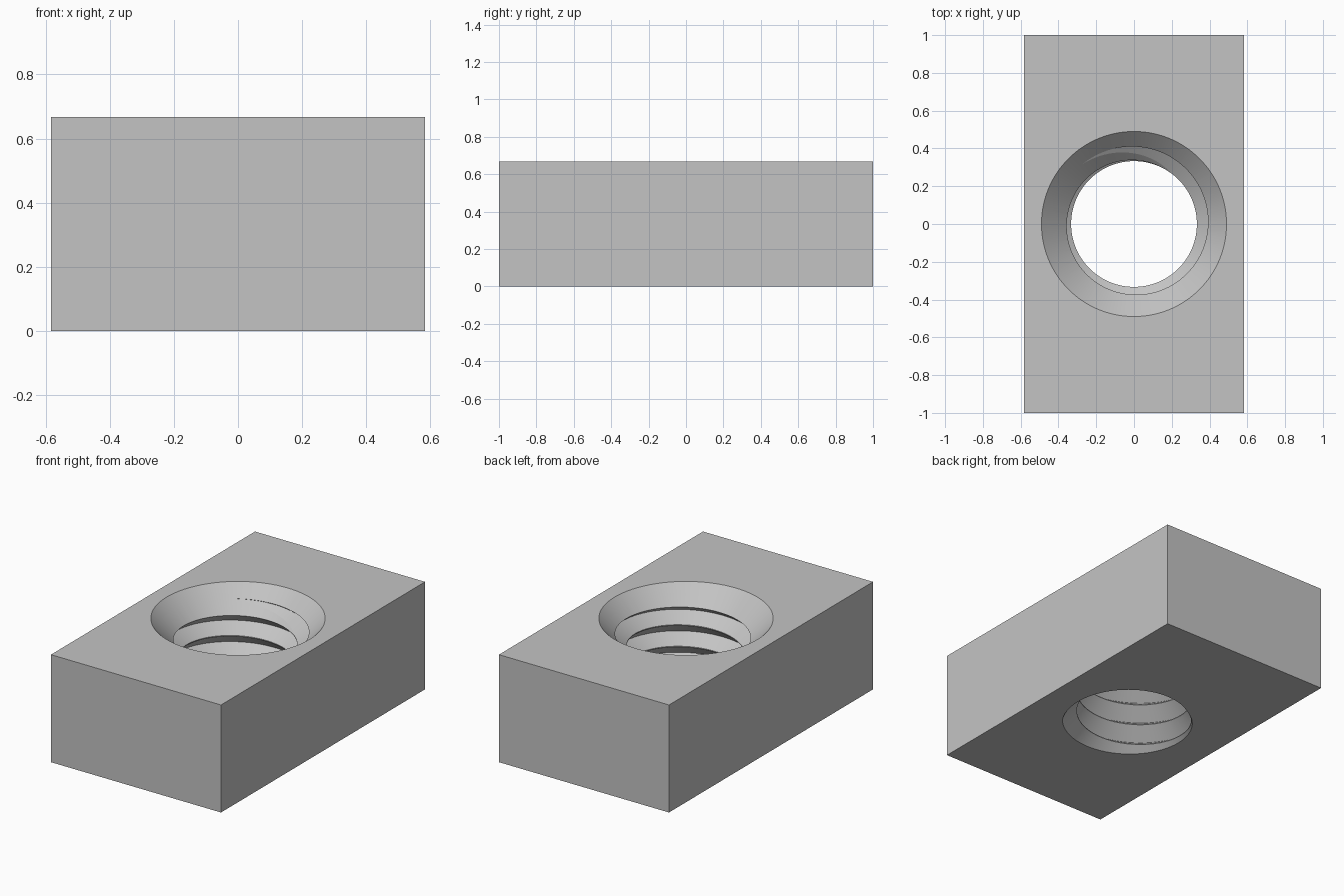
import bpy
import bmesh
import math
from mathutils import Matrix

cube = bpy.data.objects.get("Cube")
if cube:
    bpy.data.objects.remove(cube, do_unlink=True)

WIDTH, DEPTH, HEIGHT = 1.167, 2.0, 0.667
SEGMENTS = 128
MAJOR, MINOR, PITCH = 0.418, 0.333, 0.1333
CEILING, FLOOR = 0.073, 0.056      # heights of the two thread flanks
RIM = 0.49                         # chamfer radius at the faces
TURNS = 8

grey = bpy.data.materials.new("plain grey")
grey.use_nodes = True
colour = (0.55, 0.55, 0.55, 1)
grey.diffuse_color = colour
grey.node_tree.nodes["Principled BSDF"].inputs["Base Color"].default_value = colour


def make_object(name, bm):
    bmesh.ops.recalc_face_normals(bm, faces=bm.faces)
    mesh = bpy.data.meshes.new(name)
    bm.to_mesh(mesh)
    bm.free()
    mesh.materials.append(grey)
    obj = bpy.data.objects.new(name, mesh)
    bpy.context.collection.objects.link(obj)
    return obj


def make_block():
    bm = bmesh.new()
    bmesh.ops.create_cube(bm, size=1)
    bmesh.ops.scale(bm, vec=(WIDTH, DEPTH, HEIGHT), verts=bm.verts)
    bmesh.ops.translate(bm, vec=(0, 0, HEIGHT / 2), verts=bm.verts)
    return make_object("threaded_block", bm)


def make_chamfer(name, top):
    # 45 degree cone frustum, slightly proud of the face it cuts
    inner, outer = MINOR - 0.03, RIM + 0.03
    low, high = HEIGHT - (RIM - inner), HEIGHT + outer - RIM
    bm = bmesh.new()
    bmesh.ops.create_cone(bm, cap_ends=True, segments=SEGMENTS,
                          radius1=inner, radius2=outer, depth=high - low,
                          matrix=Matrix.Translation((0, 0, (low + high) / 2)))
    if not top:
        for v in bm.verts:
            v.co.z = HEIGHT - v.co.z
    return make_object(name, bm)


def make_thread():
    # Right-handed screw: the last column joins the first, one pitch higher
    profile = [(MAJOR, 0), (MINOR, CEILING), (MINOR, PITCH - FLOOR)]
    step = len(profile)
    rows = TURNS * step
    start = 0.58 - PITCH / 4 - 6 * PITCH
    bm = bmesh.new()
    columns = []
    for i in range(SEGMENTS):
        angle = math.tau * i / SEGMENTS
        column = []
        for j in range(rows + 1 + (step if i == 0 else 0)):
            radius, rise = profile[j % step]
            z = start + PITCH * (j // step + i / SEGMENTS) + rise
            column.append(bm.verts.new((radius * math.cos(angle), radius * math.sin(angle), z)))
        columns.append(column)
    columns.append(columns[0][step:])
    for a, b in zip(columns, columns[1:]):
        for j in range(rows):
            bm.faces.new((a[j], b[j], b[j + 1], a[j + 1]))
    # Fan caps at both ends
    border = [e for e in bm.edges if e.is_boundary]
    low = bm.verts.new((0, 0, start + PITCH / 2))
    high = bm.verts.new((0, 0, start + PITCH * (TURNS + 0.5)))
    for e in border:
        middle = (e.verts[0].co.z + e.verts[1].co.z) / 2
        bm.faces.new((e.verts[0], e.verts[1], low if middle < HEIGHT / 2 else high))
    return make_object("thread_cutter", bm)


block = make_block()
cutters = [make_thread(), make_chamfer("top_chamfer_cutter", True),
           make_chamfer("bottom_chamfer_cutter", False)]

# Cut the hole, then drop the cutters
bpy.ops.object.select_all(action="DESELECT")
bpy.context.view_layer.objects.active = block
block.select_set(True)
for cutter in cutters:
    cutter.hide_render = True
    cut = block.modifiers.new(cutter.name, "BOOLEAN")
    cut.operation = "DIFFERENCE"
    cut.solver = "EXACT"
    cut.object = cutter
    bpy.ops.object.modifier_apply(modifier=cut.name)
    bpy.data.objects.remove(cutter, do_unlink=True)

bpy.ops.object.shade_smooth_by_angle(angle=math.radians(8))
